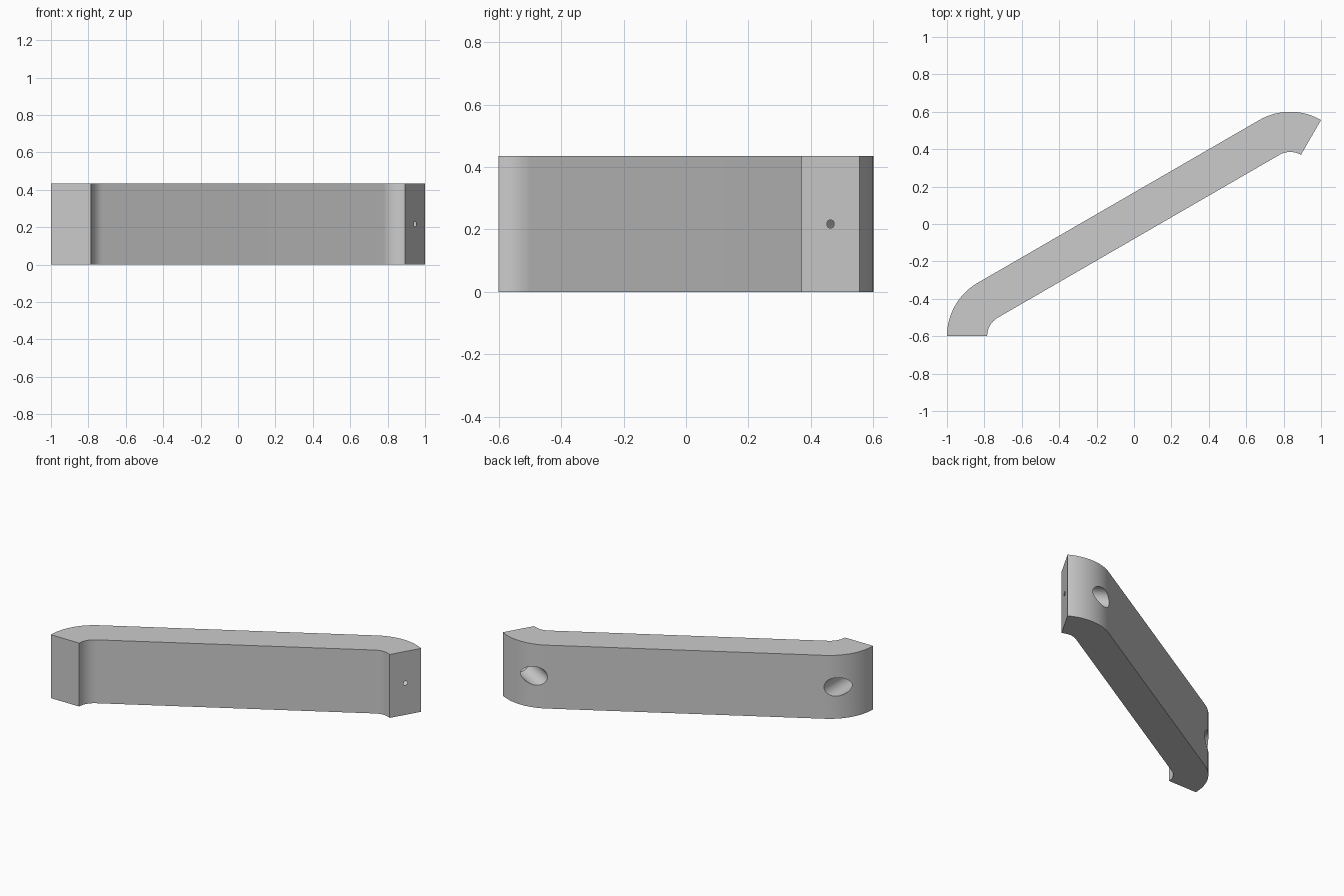
import bpy, bmesh
from math import radians, cos, sin
from mathutils import Vector, Matrix

if "Cube" in bpy.data.objects:
    bpy.data.objects.remove(bpy.data.objects["Cube"])

HEIGHT = 0.435
R_OUT, R_IN = 0.33, 0.115
LEFT, RIGHT = Vector((-0.67, -0.6)), Vector((0.835, 0.27))  # bend centres
STEPS = 24


def arc(centre, radius, a0, a1):
    return [centre + radius * Vector((cos(a), sin(a)))
            for a in (radians(a0 + (a1 - a0) * i / STEPS) for i in range(STEPS + 1))]


def add_object(name, bm):
    bmesh.ops.recalc_face_normals(bm, faces=bm.faces)
    mesh = bpy.data.meshes.new(name)
    bm.to_mesh(mesh)
    bm.free()
    obj = bpy.data.objects.new(name, mesh)
    bpy.context.collection.objects.link(obj)
    return obj


# Pull bar: bent plan outline extruded upward
outline = (arc(LEFT, R_OUT, 180, 120) + arc(RIGHT, R_OUT, 120, 60)
           + arc(RIGHT, R_IN, 60, 120) + arc(LEFT, R_IN, 120, 180))
bm = bmesh.new()
base = bm.faces.new([bm.verts.new((p.x, p.y, 0)) for p in outline])
top = bmesh.ops.extrude_face_region(bm, geom=[base])["geom"]
bmesh.ops.translate(bm, vec=(0, 0, HEIGHT),
                    verts=[v for v in top if isinstance(v, bmesh.types.BMVert)])
handle = add_object("handle_bar", bm)


def screw_cutter(name, centre, radial_angle, axis_angle, tip):
    """Drill shape with a conical tip, running square to an end face."""
    radial, r, seg = radians(radial_angle), 0.063, 40
    mid = centre + 0.5 * (R_OUT + R_IN) * Vector((cos(radial), sin(radial)))
    a = radians(axis_angle)
    bm = bmesh.new()
    rings = [[bm.verts.new((r * cos(t), r * sin(t), z))
              for t in (radians(360 * i / seg) for i in range(seg))]
             for z in (tip + 0.037, 0.5)]
    apex = bm.verts.new((0, 0, tip))
    for i in range(seg):
        j = (i + 1) % seg
        bm.faces.new((rings[0][i], rings[0][j], rings[1][j], rings[1][i]))
        bm.faces.new((apex, rings[0][j], rings[0][i]))
    bm.faces.new(rings[1])
    turn = Vector((0, 0, 1)).rotation_difference(Vector((cos(a), sin(a), 0)))
    place = Matrix.Translation((mid.x, mid.y, HEIGHT / 2)) @ turn.to_matrix().to_4x4()
    bmesh.ops.transform(bm, matrix=place, verts=bm.verts)
    obj = add_object(name, bm)
    obj.hide_render = True
    return obj


# Screw holes through the outer bends
cutters = [screw_cutter("left_hole_cutter", LEFT, 180, 90, 0.004),
           screw_cutter("right_hole_cutter", RIGHT, 60, 150, -0.008)]
bpy.context.view_layer.objects.active = handle
handle.select_set(True)
for cutter in cutters:
    mod = handle.modifiers.new("screw_hole", "BOOLEAN")
    mod.operation, mod.solver, mod.object = "DIFFERENCE", "EXACT", cutter
    bpy.ops.object.modifier_apply(modifier=mod.name)
    bpy.data.objects.remove(cutter)

# Smooth bends, sharp edges
bpy.ops.object.shade_smooth_by_angle(angle=radians(30))
